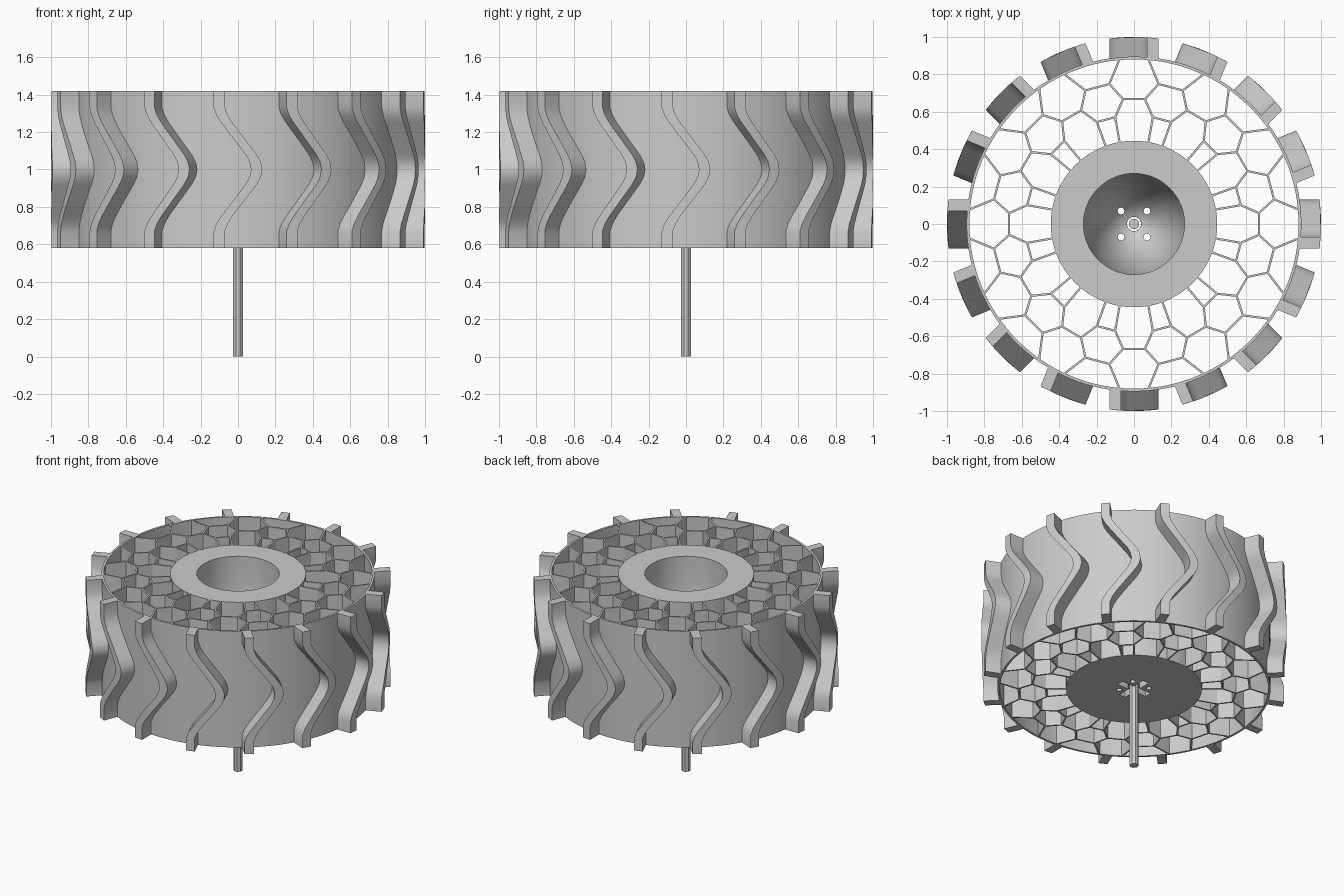
import bpy, bmesh
from math import sin, cos, pi, radians, sqrt
from mathutils import Matrix, Vector

if "Cube" in bpy.data.objects:
    bpy.data.objects.remove(bpy.data.objects["Cube"], do_unlink=True)

BOTTOM, TOP = 0.58, 1.42
MID = (BOTTOM + TOP) / 2
COLOUR = (0.6, 0.6, 0.6, 1)

grey = bpy.data.materials.new("plain grey")
grey.use_nodes = True
grey.diffuse_color = COLOUR
grey.node_tree.nodes["Principled BSDF"].inputs["Base Color"].default_value = COLOUR


def shade(obj, angle):
    """Smooth shading that keeps edges sharper than the angle."""
    bpy.ops.object.select_all(action='DESELECT')
    obj.select_set(True)
    bpy.context.view_layer.objects.active = obj
    bpy.ops.object.shade_smooth_by_angle(angle=radians(angle))


def finish(name, bm, angle=30):
    """Turn a bmesh into a named, shaded object."""
    bmesh.ops.recalc_face_normals(bm, faces=bm.faces)
    mesh = bpy.data.meshes.new(name)
    bm.to_mesh(mesh)
    bm.free()
    mesh.materials.append(grey)
    obj = bpy.data.objects.new(name, mesh)
    bpy.context.collection.objects.link(obj)
    shade(obj, angle)
    return obj


def bridge(bm, rings, closed):
    """Skin a list of vertex loops; cap the ends unless they form a ring."""
    n = len(rings[0])
    pairs = list(zip(rings, rings[1:] + rings[:1]))
    for a, b in pairs if closed else pairs[:-1]:
        for i in range(n):
            j = (i + 1) % n
            bm.faces.new((a[i], a[j], b[j], b[i]))
    if not closed:
        bm.faces.new(rings[0])
        bm.faces.new(rings[-1])


def lathe(bm, profile, steps):
    """Revolve a closed (radius, z) profile about the axle."""
    rings = []
    for s in range(steps):
        a = 2 * pi * s / steps
        rings.append([bm.verts.new((r * cos(a), r * sin(a), z)) for r, z in profile])
    bridge(bm, rings, True)


def polar(r, degrees):
    return Vector((r * cos(radians(degrees)), r * sin(radians(degrees)), 0))


def wall(bm, p, q, thickness=0.011):
    """Upright thin plate between two points in plan."""
    d = (q - p).normalized()
    side = Vector((-d.y, d.x, 0)) * thickness / 2
    p, q = p - d * 0.003, q + d * 0.003
    corners = (p - side, q - side, q + side, p + side)
    rings = [[bm.verts.new((c.x, c.y, z)) for c in corners] for z in (BOTTOM, TOP)]
    bridge(bm, rings, False)


# Outer rim
bm = bmesh.new()
lathe(bm, [(0.88, BOTTOM), (0.895, BOTTOM), (0.895, TOP), (0.88, TOP)], 128)
finish("outer_rim", bm)

# Chevron treads, bent to follow the rim
half = [(0.42, -0.1), (0.33, -0.1), (0.29, -0.085), (0.25, -0.06),
        (0.08, 0.07), (0.04, 0.092)]
path = half + [(0, 0.1)] + [(-z, x) for z, x in reversed(half)]
bm = bmesh.new()
for k in range(16):
    turn = Matrix.Rotation(2 * pi * k / 16, 3, 'Z')
    rings = []
    for z, x in path:
        ring = []
        for dx, radius in ((-0.03, 0.89), (0.03, 0.89), (0.03, 1), (-0.03, 1)):
            u = x + dx
            ring.append(bm.verts.new(turn @ Vector((u, -sqrt(radius ** 2 - u * u), MID + z))))
        rings.append(ring)
    bridge(bm, rings, False)
finish("treads", bm, 25)

# Honeycomb web: alternate columns are shifted by half a cell
bm = bmesh.new()
COLUMNS = 24
pitch = 360 / COLUMNS
for k in range(COLUMNS):
    mid = k * pitch
    shifted = k % 2 == 1
    for r in ((0.58, 0.76) if shifted else (0.67,)):
        wall(bm, polar(r, mid - pitch / 3), polar(r, mid + pitch / 3))
    for sign in (-1, 1):
        near, far = mid + sign * pitch / 3, mid + sign * pitch * 2 / 3
        if shifted:
            # Spokes carrying the innermost cells
            wall(bm, polar(0.44, near), polar(0.58, near))
        else:
            wall(bm, polar(0.67, near), polar(0.58, far))
            wall(bm, polar(0.67, near), polar(0.76, far))
            wall(bm, polar(0.76, far), polar(0.884, near))
finish("honeycomb_web", bm, 5)

# Hub with a rounded bowl
floor, shoulder = 0.64, 1.34
bowl = []
for i in range(17):
    a = i / 16 * radians(82)
    bowl.append((0.27 * cos(a), shoulder - (shoulder - floor) * sin(a)))
bm = bmesh.new()
lathe(bm, [(0.038, BOTTOM), (0.445, BOTTOM), (0.445, TOP), (0.27, TOP)]
      + bowl + [(0.038, floor)], 64)
hub = finish("hub", bm)


def cut(target, bm):
    """Subtract a temporary cutter from the target."""
    cutter = finish("cutter", bm)
    cutter.hide_render = True
    mod = target.modifiers.new("cut", 'BOOLEAN')
    mod.operation = 'DIFFERENCE'
    mod.object = cutter
    bpy.context.view_layer.objects.active = target
    bpy.ops.object.modifier_apply(modifier=mod.name)
    bpy.data.objects.remove(cutter, do_unlink=True)


# Screw holes through the hub floor
bm = bmesh.new()
for k in range(4):
    spot = polar(0.098, 45 + 90 * k)
    bmesh.ops.create_cone(bm, cap_ends=True, segments=12, radius1=0.018, radius2=0.018,
                          depth=0.5, matrix=Matrix.Translation((spot.x, spot.y, 0.6)))
cut(hub, bm)

# Cross-shaped recess under the hub
bm = bmesh.new()
arm, w = 0.12, 0.025
outline = [(arm, -w), (arm, w), (w, w)]
rings = []
for z in (BOTTOM - 0.05, BOTTOM + 0.045):
    ring = []
    for k in range(4):
        turn = Matrix.Rotation(k * pi / 2, 3, 'Z')
        ring += [bm.verts.new(turn @ Vector((x, y, z))) for x, y in outline]
    rings.append(ring)
bridge(bm, rings, False)
cut(hub, bm)
shade(hub, 30)

# Axle
bm = bmesh.new()
bmesh.ops.create_cone(bm, cap_ends=True, segments=8, radius1=0.03, radius2=0.03, depth=0.66,
                      matrix=Matrix.Translation((0, 0, 0.33)) @ Matrix.Rotation(pi / 8, 4, 'Z'))
finish("axle", bm)
